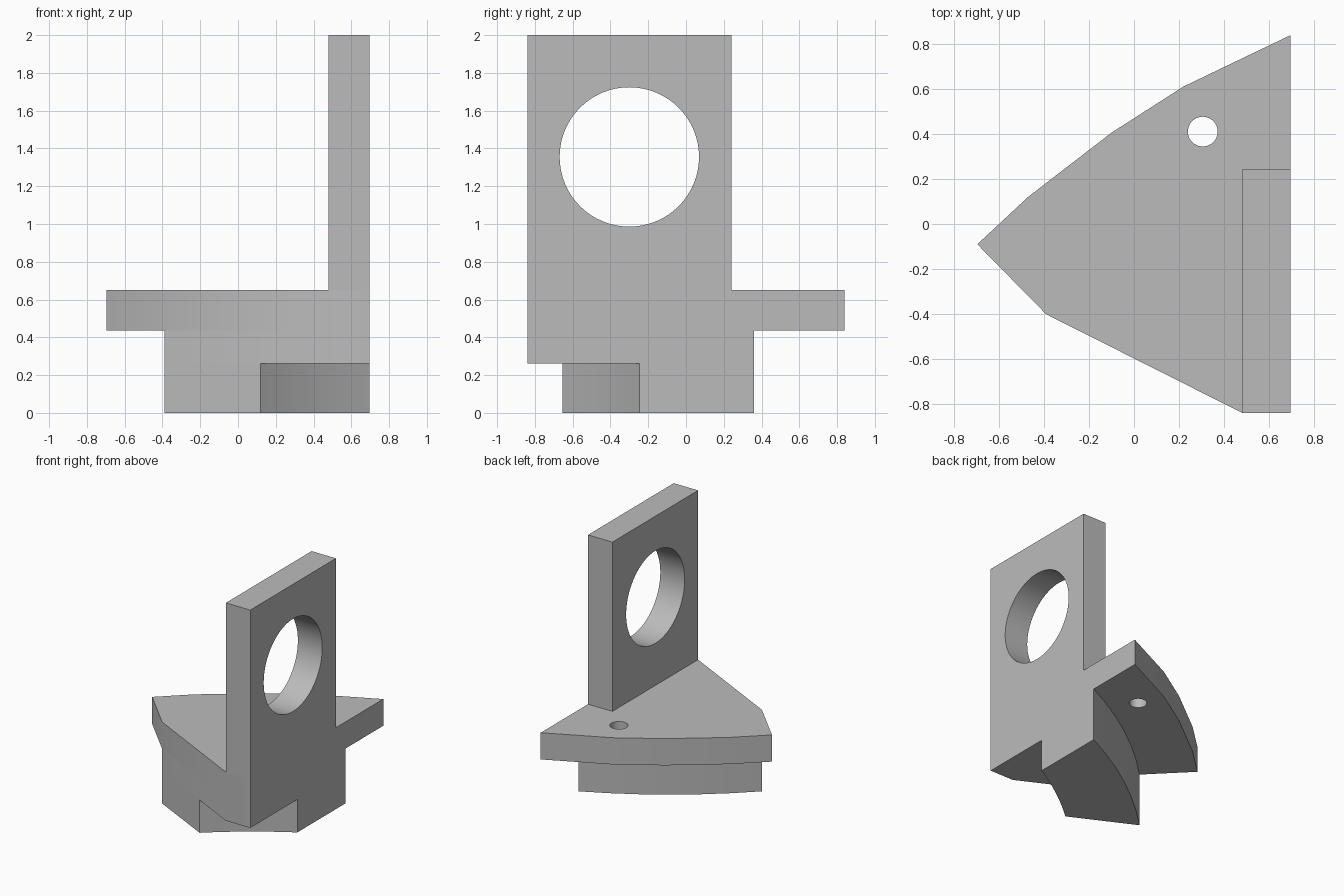
import bpy, bmesh, math
from mathutils import Vector

cube = bpy.data.objects.get("Cube")
if cube:
    bpy.data.objects.remove(cube, do_unlink=True)

grey = bpy.data.materials.new("plain grey")
grey.use_nodes = True
colour = (0.5, 0.5, 0.5, 1)
grey.diffuse_color = colour
grey.node_tree.nodes["Principled BSDF"].inputs["Base Color"].default_value = colour

CENTRE = Vector((2.34, -3.13))  # shared centre of all curved walls


def arc(start, end, steps):
    """Points from start to end around the shared centre."""
    a, b = Vector(start) - CENTRE, Vector(end) - CENTRE
    ang_a, ang_b = math.atan2(a.y, a.x), math.atan2(b.y, b.x)
    pts = []
    for i in range(steps + 1):
        t = i / steps
        ang = ang_a + (ang_b - ang_a) * t
        r = a.length + (b.length - a.length) * t
        pts.append((CENTRE.x + r * math.cos(ang), CENTRE.y + r * math.sin(ang)))
    return pts


def prism(name, outline, bottom, top):
    """Upright solid with the given plan outline."""
    bm = bmesh.new()
    base = bm.faces.new([bm.verts.new((x, y, bottom)) for x, y in outline])
    new = bmesh.ops.extrude_face_region(bm, geom=[base])["geom"]
    verts = [v for v in new if isinstance(v, bmesh.types.BMVert)]
    bmesh.ops.translate(bm, verts=verts, vec=(0, 0, top - bottom))
    bmesh.ops.recalc_face_normals(bm, faces=bm.faces)
    mesh = bpy.data.meshes.new(name)
    bm.to_mesh(mesh)
    bm.free()
    mesh.materials.append(grey)
    obj = bpy.data.objects.new(name, mesh)
    bpy.context.collection.objects.link(obj)
    return obj


def activate(obj):
    bpy.ops.object.select_all(action="DESELECT")
    obj.select_set(True)
    bpy.context.view_layer.objects.active = obj


def drill(obj, centre, radius, rotation):
    """Cut a round through hole."""
    bpy.ops.mesh.primitive_cylinder_add(vertices=64, radius=radius, depth=0.6,
                                        location=centre, rotation=rotation)
    cutter = bpy.context.object
    cutter.hide_render = True
    cutter.data.materials.append(grey)
    mod = obj.modifiers.new("hole", "BOOLEAN")
    mod.operation = "DIFFERENCE"
    mod.solver = "EXACT"
    mod.object = cutter
    activate(obj)
    bpy.ops.object.modifier_apply(modifier=mod.name)
    bpy.data.objects.remove(cutter, do_unlink=True)


# Key plan points
SIDE = 0.695
tip, shoulder = (-0.695, -0.09), (-0.39, -0.40)
front_bend, front_corner = (0.48, -0.838), (SIDE, -0.838)
front = [front_bend, front_corner]
inner_wall = arc((SIDE, 0.36), shoulder, 6)

# Foot between two concentric walls
foot = prism("foot", arc((0.12, -0.655), (SIDE, -0.245), 6) + inner_wall, 0, 0.262)

# Body block reaching forward over the foot
body = prism("body_block", front + inner_wall, 0.262, 0.437)

# Wide flange plate with a small bolt hole
outer_wall = [(SIDE, 0.838), (0.22, 0.61), (-0.10, 0.405), (-0.47, 0.12), tip]
flange = prism("flange_plate", front + outer_wall + [shoulder], 0.437, 0.65)
drill(flange, (0.305, 0.41, 0.54), 0.066, (0, 0, 0))

# Upright plate with a large round opening
upright = prism("upright_plate",
                front + [(SIDE, 0.242), (front_bend[0], 0.242)], 0.65, 2)
drill(upright, (0.59, -0.30, 1.355), 0.369, (0, math.pi / 2, 0))

for part in (foot, body, flange, upright):
    activate(part)
    bpy.ops.object.shade_smooth_by_angle(angle=math.radians(30))
